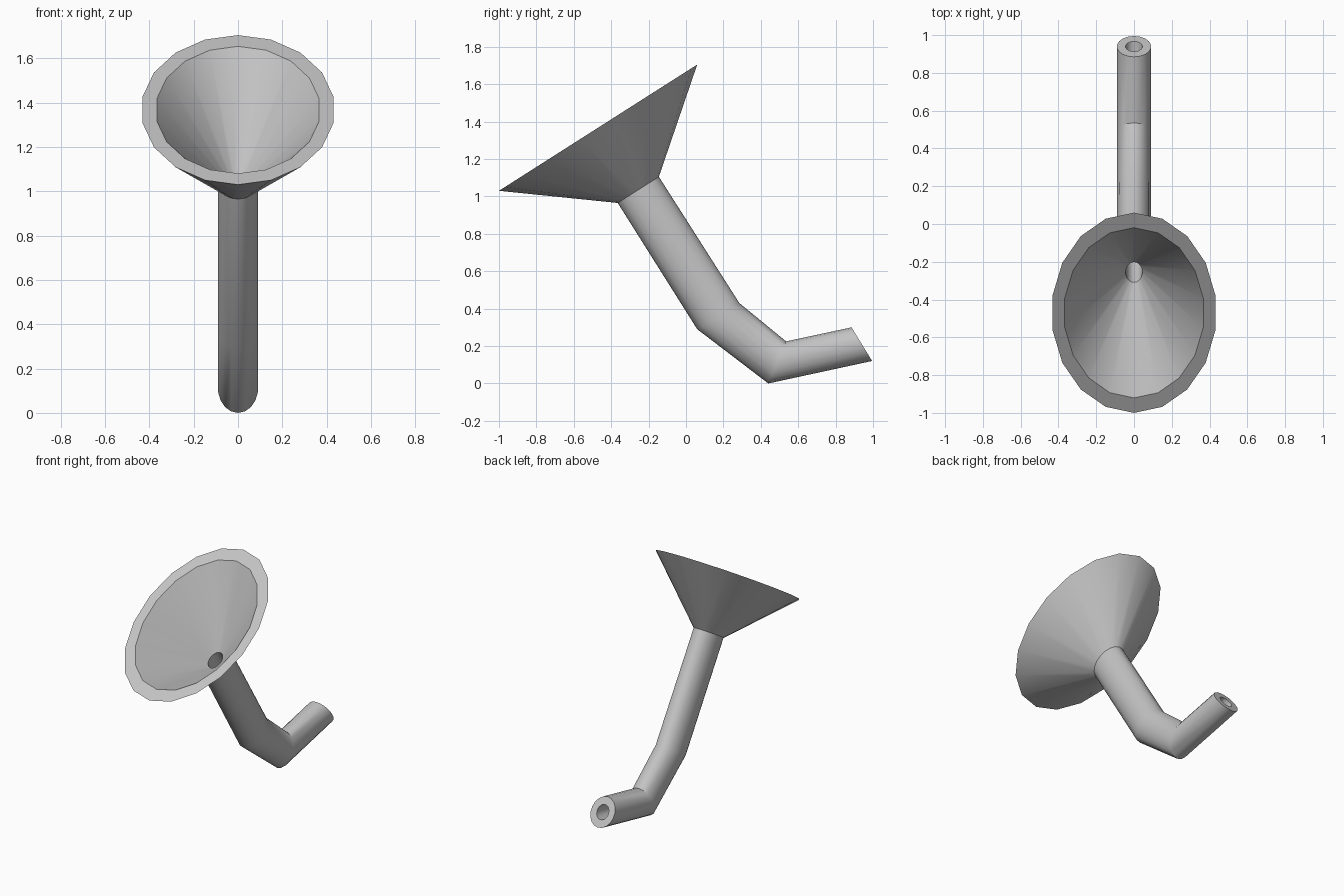
import bpy, bmesh, math
from mathutils import Vector

if "Cube" in bpy.data.objects:
    bpy.data.objects.remove(bpy.data.objects["Cube"], do_unlink=True)

SIDES = 18

grey = bpy.data.materials.new("grey")
grey.use_nodes = True
colour = (0.55, 0.55, 0.55, 1)
grey.diffuse_color = colour
grey.node_tree.nodes["Principled BSDF"].inputs["Base Color"].default_value = colour

# Slanted cross-sections: low point (y, z), high point (y, z), half-width in x
RIM = ((-1.0, 1.03), (0.06, 1.705), 0.438)
NECK = ((-0.365, 0.965), (-0.145, 1.105), 0.091)
ELBOW = ((0.06, 0.29), (0.285, 0.43), 0.091)
HEEL = ((0.44, 0.0), (0.535, 0.225), 0.091)
TIP = ((0.995, 0.12), (0.885, 0.30), 0.091)


def ring(bm, section, scale):
    """Elliptical loop of vertices across a section, scaled about its centre."""
    low, high = Vector((0, *section[0])), Vector((0, *section[1]))
    centre, up = (low + high) / 2, (high - low) / 2 * scale
    side = Vector((section[2] * scale, 0, 0))
    angles = [2 * math.pi * i / SIDES for i in range(SIDES)]
    return [bm.verts.new(centre + up * math.cos(a) + side * math.sin(a)) for a in angles]


def loft(name, sections):
    """Skin a chain of (section, scale) loops."""
    bm = bmesh.new()
    rings = [ring(bm, s, k) for s, k in sections]
    for a, b in zip(rings, rings[1:]):
        for i in range(SIDES):
            j = (i + 1) % SIDES
            bm.faces.new((a[i], a[j], b[j], b[i]))
    mesh = bpy.data.meshes.new(name)
    bm.to_mesh(mesh)
    bm.free()
    mesh.materials.append(grey)
    obj = bpy.data.objects.new(name, mesh)
    bpy.context.collection.objects.link(obj)
    bpy.ops.object.select_all(action='DESELECT')
    obj.select_set(True)
    bpy.context.view_layer.objects.active = obj
    bpy.ops.object.shade_smooth_by_angle(angle=math.radians(30))
    return obj


# Funnel: inner cone, flat rim, outer cone
loft("funnel", [(NECK, 0.49), (RIM, 0.85), (RIM, 1), (NECK, 1)])

# Bent pipe: outer wall, end annulus, then the bore back to the funnel
loft("pipe", [(NECK, 1), (ELBOW, 1), (HEEL, 1), (TIP, 1),
              (TIP, 0.49), (HEEL, 0.49), (ELBOW, 0.49), (NECK, 0.49)])
